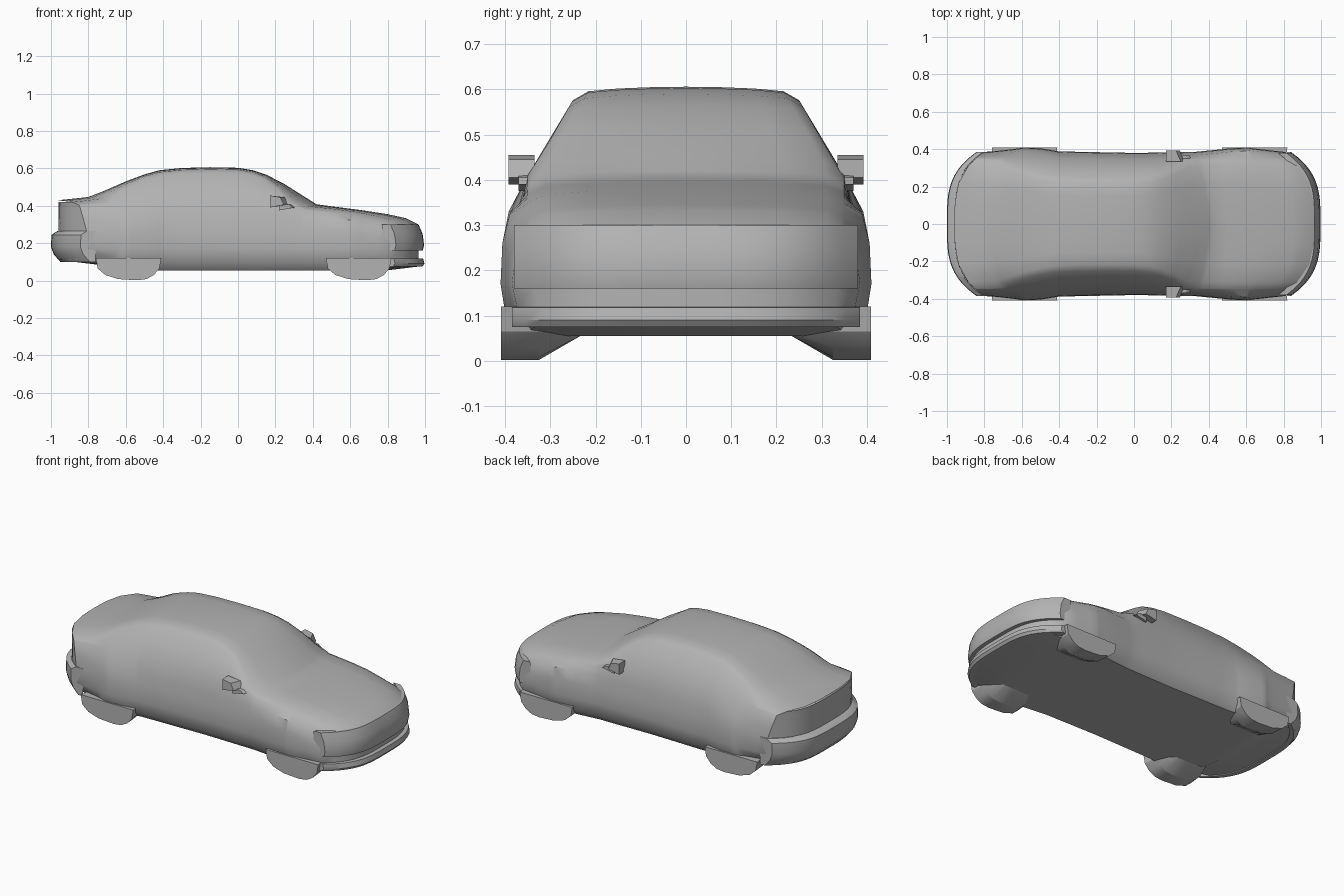
import bpy
import bmesh
import math

if "Cube" in bpy.data.objects:
    bpy.data.objects.remove(bpy.data.objects["Cube"])

grey = bpy.data.materials.new("plain grey")
grey.use_nodes = True
colour = (0.45, 0.45, 0.45, 1)
grey.diffuse_color = colour
grey.node_tree.nodes["Principled BSDF"].inputs["Base Color"].default_value = colour

# Outline curves along the length: roof line, underside and half width
TOP = [(-.96, .43), (-.9, .436), (-.8, .447), (-.72, .478), (-.6, .53), (-.5, .568),
       (-.42, .59), (-.3, .602), (-.15, .606), (0, .603), (.08, .59), (.15, .567),
       (.25, .515), (.35, .452), (.42, .408), (.5, .397), (.65, .378), (.8, .355),
       (.9, .333), (.965, .3)]
BOTTOM = [(-.96, .11), (-.75, .085), (-.7, .06), (-.6, .055), (.8, .055), (.965, .075)]
WIDTH = [(-.96, .385), (-.8, .4), (-.65, .41), (-.5, .405), (-.4, .388), (0, .38),
         (.4, .385), (.55, .405), (.7, .41), (.85, .4), (.965, .385)]


def lookup(curve, x):
    for (xa, va), (xb, vb) in zip(curve, curve[1:]):
        if x <= xb:
            return va + (vb - va) * (x - xa) / (xb - xa)
    return curve[-1][1]


def bend(x, y, z):
    """Sweep the ends and the windscreen back towards the sides."""
    k = min(1, max(0, (abs(x) - .5) / .4))
    k = k * k * (3 - 2 * k)
    end = math.copysign(.18 * k * (abs(y) / .4) ** 3.5, x)
    screen = .06 * max(0, 1 - abs(x - .35) / .25) * (y / .3) ** 2
    return (x - end - screen, y, z)


def add_grid(bm, rows, closed=False):
    verts = [[bm.verts.new(p) for p in row] for row in rows]
    n = len(rows[0])
    for a, b in zip(verts, verts[1:]):
        for i in range(n if closed else n - 1):
            j = (i + 1) % n
            bm.faces.new((a[i], a[j], b[j], b[i]))
    return verts


def finish(bm, name, angle=35):
    bmesh.ops.remove_doubles(bm, verts=bm.verts, dist=.0005)
    bmesh.ops.recalc_face_normals(bm, faces=bm.faces)
    mesh = bpy.data.meshes.new(name)
    bm.to_mesh(mesh)
    bm.free()
    mesh.materials.append(grey)
    obj = bpy.data.objects.new(name, mesh)
    bpy.context.collection.objects.link(obj)
    bpy.ops.object.select_all(action="DESELECT")
    obj.select_set(True)
    bpy.context.view_layer.objects.active = obj
    bpy.ops.object.shade_smooth_by_angle(angle=math.radians(angle))
    return obj


def half_section(x):
    """Half of a cross-section, from the floor centre to the roof centre."""
    t, b, w = (lookup(c, x) for c in (TOP, BOTTOM, WIDTH))
    belt = min(.41, t - .03)
    rail = max(belt + .004, t - .03)
    y = .345 - .57 * max(0, rail - .41)
    inner = y - .035
    return [(0, b), (.12, b), (.25, b), (w - .05, b), (w - .012, b + .04), (w, .17),
            (w - .004, min(.26, t - .1)), (w - .018, min(.33, t - .055)), (.35, belt),
            (y, rail), (inner, t - .01), (inner * .7, t - .004),
            (inner * .35, t - .001), (0, t)]


# Body shell: cross-sections lofted along the length, with curved end panels
bm = bmesh.new()
stations = sorted({x for x, _ in TOP + BOTTOM + WIDTH})
rings = []
for x in stations:
    half = half_section(x)
    ring = half + [(-y, z) for y, z in half[-2:0:-1]]
    rings.append([bend(x, y, z) for y, z in ring])
add_grid(bm, rings, closed=True)
for x in (stations[0], stations[-1]):
    panel = half_section(x)[3:11]
    add_grid(bm, [[bend(x, y * u / 8, z) for u in range(-8, 9)] for y, z in panel])
finish(bm, "body_shell")


# Bumpers: a side profile swept across the width
def swept_bar(name, profile, half_width):
    bm = bmesh.new()
    rows = [[bend(x, half_width * u / 12, z) for x, z in profile] for u in range(-12, 13)]
    verts = add_grid(bm, rows, closed=True)
    for end in (verts[0], verts[-1]):
        bm.faces.new(end)
    finish(bm, name)


swept_bar("front_bumper", [(.92, .16), (.988, .16), (.995, .19), (.987, .25),
                           (.965, .3), (.92, .3)], .38)
swept_bar("front_lip", [(.92, .075), (.985, .075), (.997, .09), (.99, .118),
                        (.92, .12)], .385)
swept_bar("rear_bumper", [(-.92, .1), (-.95, .1), (-.985, .14), (-1, .18),
                          (-.997, .245), (-.965, .265), (-.92, .265)], .385)

# Wheels: the rounded undersides that show below the sills
TREAD = [(-.17, .12), (-.16, .065), (-.12, .03), (-.05, .008), (.05, .002),
         (.1, .008), (.14, .03), (.17, .065), (.18, .12)]
for end, centre in (("front", .64), ("rear", -.59)):
    for side, s in (("left", 1), ("right", -1)):
        bm = bmesh.new()
        rows = [[(centre + x * scale, s * y, max(z, low)) for x, z in TREAD]
                for y, scale, low in ((.409, 1, 0), (.325, .95, 0), (.23, .7, .057))]
        verts = add_grid(bm, rows, closed=True)
        for cap in (verts[0], verts[-1]):
            bm.faces.new(cap)
        finish(bm, f"{end}_{side}_wheel", 25)

# Door mirrors: a tapered head on a short foot
for side, s in (("left", 1), ("right", -1)):
    bm = bmesh.new()
    for y_in, y_out, x0, x1, z0, z1 in ((.335, .392, .17, .27, .39, .455),
                                        (.32, .37, .22, .32, .375, .415)):
        rows = []
        for y, k in ((y_in, 1), (y_out, .75)):
            front = x0 + (x1 - x0) * k
            rows.append([(x, s * y, z) for x, z in
                         ((x0, z0), (front, z0 + .015), (front - .02, z1 - .01), (x0, z1))])
        verts = add_grid(bm, rows, closed=True)
        for cap in (verts[0], verts[-1]):
            bm.faces.new(cap)
    finish(bm, f"{side}_mirror", 25)
